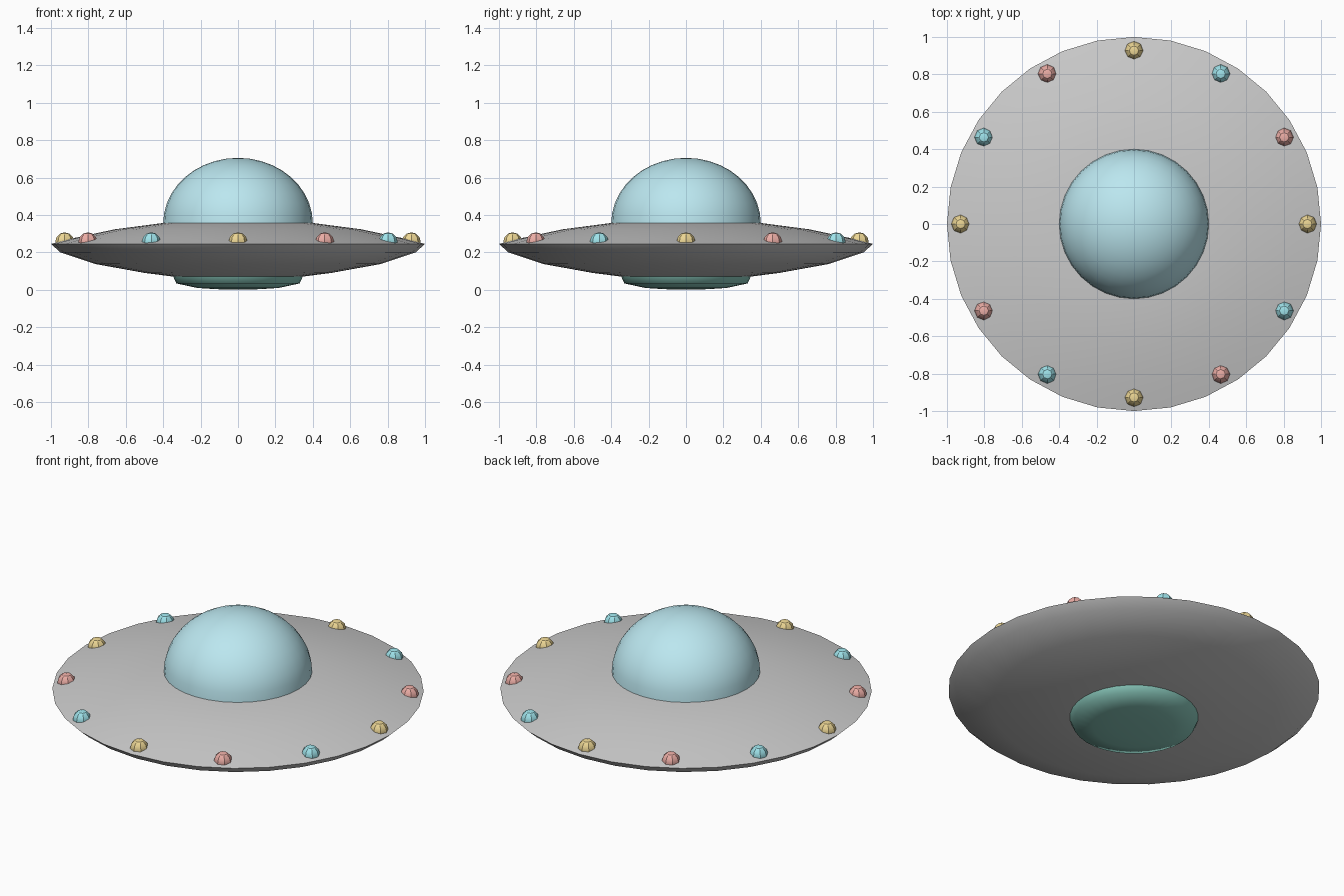
import bpy, bmesh
from math import sin, cos, pi, radians

if "Cube" in bpy.data.objects:
    bpy.data.objects.remove(bpy.data.objects["Cube"])


def material(name, color):
    m = bpy.data.materials.new(name)
    m.diffuse_color = (*color, 1)
    m.use_nodes = True
    m.node_tree.nodes["Principled BSDF"].inputs["Base Color"].default_value = m.diffuse_color
    return m


def finish(bm, name, mat, angle):
    bmesh.ops.recalc_face_normals(bm, faces=bm.faces)
    me = bpy.data.meshes.new(name)
    bm.to_mesh(me)
    bm.free()
    ob = bpy.data.objects.new(name, me)
    bpy.context.collection.objects.link(ob)
    if mat:
        me.materials.append(mat)
    bpy.ops.object.select_all(action='DESELECT')
    ob.select_set(True)
    bpy.context.view_layer.objects.active = ob
    bpy.ops.object.shade_smooth_by_angle(angle=radians(angle))
    return ob


def lathe(name, profile, mat=None, segments=32, angle=35):
    """Spin an (r, z) profile, starting and ending on the axis, around z."""
    bm = bmesh.new()
    verts = [bm.verts.new((r, 0, z)) for r, z in profile]
    edges = [bm.edges.new(p) for p in zip(verts, verts[1:])]
    bmesh.ops.spin(bm, geom=verts + edges, cent=(0, 0, 0), axis=(0, 0, 1),
                   angle=2 * pi, steps=segments)
    bmesh.ops.remove_doubles(bm, verts=bm.verts, dist=1e-4)
    return finish(bm, name, mat, angle)


glass = material("dome_glass", (0.50, 0.80, 0.87))
green = material("emitter_green", (0.25, 0.58, 0.50))
light_mats = [material("light_gold", (0.85, 0.68, 0.30)),
              material("light_red", (0.84, 0.42, 0.38)),
              material("light_cyan", (0.35, 0.78, 0.84))]

# Saucer hull: shallow top, rounder belly, sharp rim
lathe("saucer_hull", [(0, 0.065), (0.2, 0.066), (0.36, 0.072), (0.5, 0.09),
                      (0.765, 0.138), (0.95, 0.2), (1.0, 0.245),
                      (0.88, 0.276), (0.66, 0.323), (0.4, 0.357), (0, 0.365)])

# Cockpit dome
N = 10
arc = [(0.4 * cos(i * pi / 2 / N), 0.355 + 0.35 * sin(i * pi / 2 / N))
       for i in range(N)]
lathe("cockpit_dome", [(0, 0.355)] + arc + [(0, 0.705)], glass)

# Belly emitter
lathe("belly_emitter", [(0, 0.0), (0.12, 0.003), (0.22, 0.01), (0.33, 0.034),
                        (0.348, 0.075), (0, 0.075)], green, angle=60)

# Ring of rim lights
for i in range(12):
    a = i * pi / 6
    bm = bmesh.new()
    bmesh.ops.create_uvsphere(bm, u_segments=8, v_segments=6, radius=0.05)
    ob = finish(bm, f"rim_light_{i + 1}", light_mats[i % 3], 30)
    ob.location = (0.927 * cos(a), 0.927 * sin(a), 0.257)
